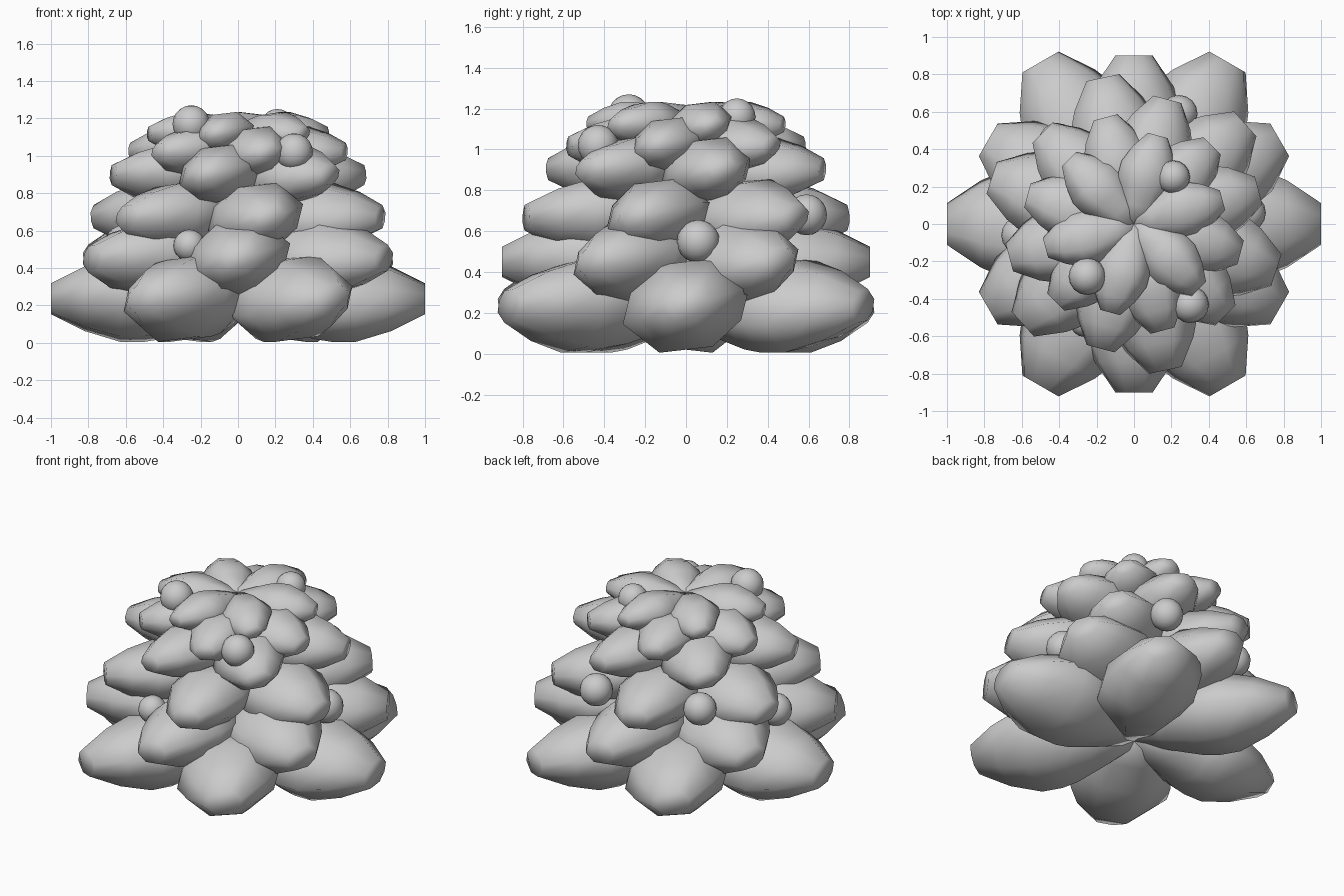
import bpy, bmesh, math
from mathutils import Matrix

if "Cube" in bpy.data.objects:
    bpy.data.objects.remove(bpy.data.objects["Cube"])

# Leaf: skewed eight-sided section swept outward, blunt at root and tip
SECTION = [(-.31, -.09), (-.27, .07), (-.13, .20), (.13, .23),
           (.31, .09), (.27, -.07), (.13, -.20), (-.13, -.23)]
STATIONS = [(0, .36), (.2, .66), (.4, .93), (.5, 1.0), (.63, 1.0), (.82, .75), (1.0, .36)]

def leaf_mesh():
    bm = bmesh.new()
    rings = [[bm.verts.new((x, y * s, z * s)) for y, z in SECTION] for x, s in STATIONS]
    n = len(SECTION)
    for i in range(n):
        j = (i + 1) % n
        for a, b in zip(rings, rings[1:]):
            bm.faces.new((a[i], b[i], b[j], a[j]))
    bm.faces.new(rings[0])
    bm.faces.new(rings[-1])
    bmesh.ops.recalc_face_normals(bm, faces=bm.faces)
    for f in bm.faces:
        f.smooth = True
    me = bpy.data.meshes.new("leaf")
    bm.to_mesh(me)
    bm.free()
    return me

# Six tiers of six leaves: (length, height, start angle)
TIERS = [(1.0, .235, 0), (.9, .45, 30), (.8, .67, 42),
         (.69, .90, 15), (.59, 1.02, 45), (.49, 1.12, 15)]
base = leaf_mesh()
for t, (length, z, start) in enumerate(TIERS):
    for k in range(6):
        me = base.copy()
        a = math.radians(start + 60 * k)
        me.transform(Matrix.Translation((0, 0, z)) @ Matrix.Rotation(a, 4, 'Z')
                     @ Matrix.Scale(length, 4))
        ob = bpy.data.objects.new(f"leaf_tier{t + 1}_{k + 1}", me)
        bpy.context.collection.objects.link(ob)

# Round berries tucked between the leaves
BERRIES = [(-.25, -.28, 1.17, .10), (.21, .25, 1.16, .09), (.30, -.43, 1.02, .10),
           (-.26, -.52, .52, .085), (.60, .06, .55, .105), (.24, .59, .68, .10),
           (-.41, .44, .67, .10), (-.61, -.06, .53, .10)]
for i, (x, y, z, r) in enumerate(BERRIES):
    bpy.ops.mesh.primitive_uv_sphere_add(segments=16, ring_count=10, radius=r, location=(x, y, z))
    ob = bpy.context.object
    ob.name = f"berry_{i + 1}"
    bpy.ops.object.shade_smooth()
bpy.data.meshes.remove(base)
